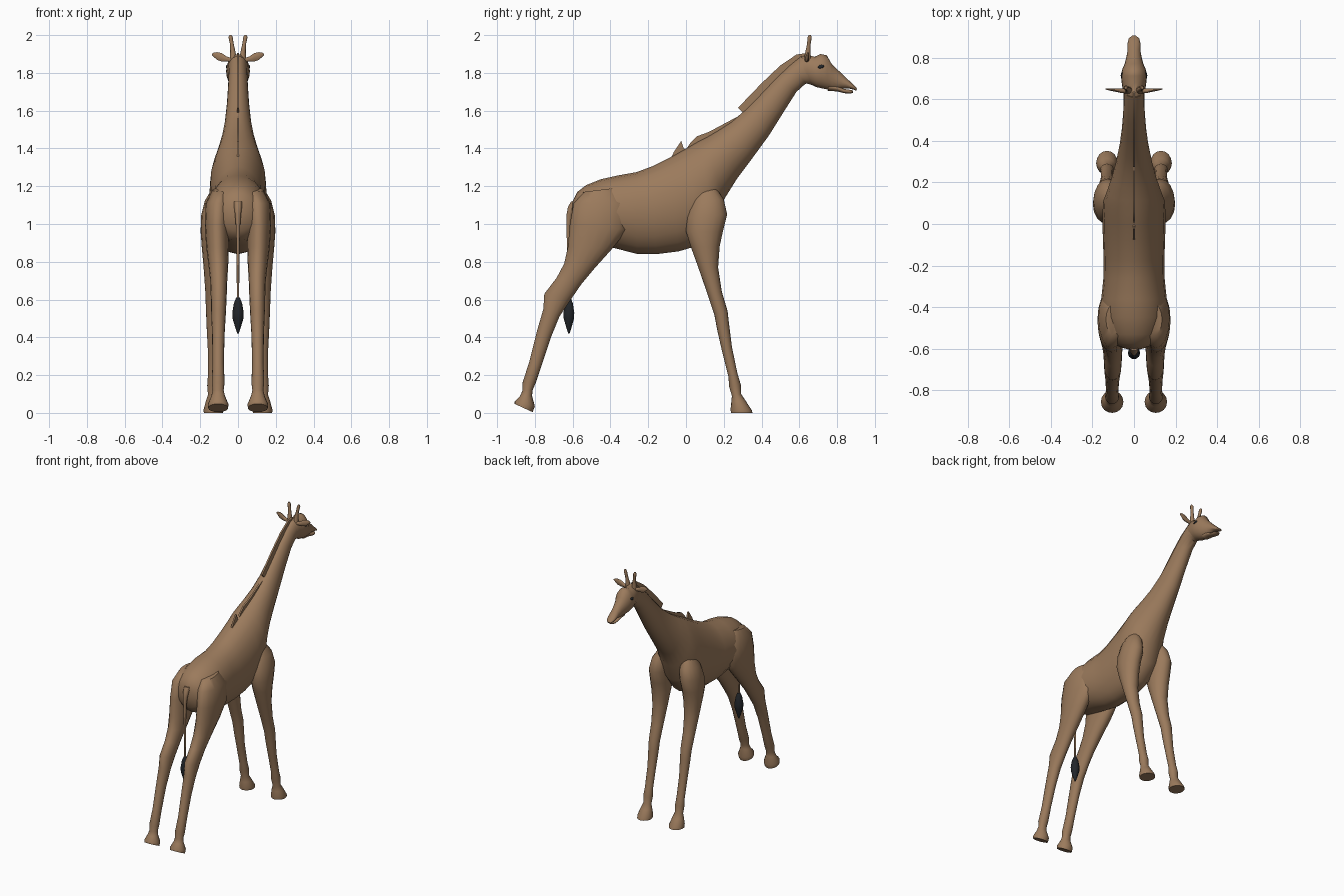
import bpy, bmesh, math
from mathutils import Vector


def material(name, rgb):
    m = bpy.data.materials.new(name)
    m.diffuse_color = (*rgb, 1)
    return m


HIDE = material("tan hide", (0.33, 0.197, 0.108))
DARK = material("dark hair", (0.016, 0.019, 0.023))


def loft(name, rings, mat=HIDE, sides=20, angle=50):
    """Skin elliptical rings, each given as (centre, half axis a, half axis b)."""
    bm = bmesh.new()
    loops = []
    for c, a, b in rings:
        loops.append([bm.verts.new(c + a * math.cos(2 * math.pi * i / sides)
                                   + b * math.sin(2 * math.pi * i / sides)) for i in range(sides)])
    for p, q in zip(loops, loops[1:]):
        for i in range(sides):
            j = (i + 1) % sides
            bm.faces.new((p[i], p[j], q[j], q[i]))
    bm.faces.new(loops[0])
    bm.faces.new(loops[-1])
    bmesh.ops.recalc_face_normals(bm, faces=bm.faces)
    return finish(name, bm, mat, angle)


def finish(name, bm, mat, angle=50):
    me = bpy.data.meshes.new(name)
    bm.to_mesh(me)
    bm.free()
    me.materials.append(mat)
    ob = bpy.data.objects.new(name, me)
    bpy.context.collection.objects.link(ob)
    bpy.ops.object.select_all(action='DESELECT')
    ob.select_set(True)
    bpy.context.view_layer.objects.active = ob
    bpy.ops.object.shade_smooth_by_angle(angle=math.radians(angle))
    return ob


def side_rings(rows, s=1):
    """Rows of (y1, z1, y2, z2, x centre, half width): outline pairs seen from the side."""
    out = []
    for y1, z1, y2, z2, x, w in rows:
        p, q = Vector((0, y1, z1)), Vector((0, y2, z2))
        out.append(((p + q) / 2 + Vector((s * x, 0, 0)), (p - q) / 2, Vector((w, 0, 0))))
    return out


def tube(path):
    """Rows of (x, y, z, radius), as level rings."""
    return [(Vector((x, y, z)), Vector((r, 0, 0)), Vector((0, r, 0))) for x, y, z, r in path]


# Trunk, neck and back of the skull: top outline, bottom outline, half width
loft("body_and_neck", side_rings([
    (-.60, 1.12, -.605, 1.04, 0, .03),
    (-.575, 1.17, -.59, .96, 0, .09),
    (-.53, 1.205, -.54, .91, 0, .13),
    (-.45, 1.237, -.43, .885, 0, .155),
    (-.36, 1.257, -.37, .87, 0, .158),
    (-.26, 1.275, -.26, .842, 0, .147),
    (-.18, 1.305, -.16, .84, 0, .146),
    (-.08, 1.355, -.04, .855, 0, .150),
    (.0, 1.40, .08, .89, 0, .152),
    (.06, 1.435, .16, 1.0, 0, .148),
    (.11, 1.46, .195, 1.12, 0, .132),
    (.17, 1.495, .27, 1.24, 0, .108),
    (.24, 1.54, .345, 1.34, 0, .088),
    (.31, 1.60, .44, 1.47, 0, .070),
    (.39, 1.68, .515, 1.59, 0, .059),
    (.48, 1.775, .585, 1.70, 0, .052),
    (.555, 1.845, .635, 1.745, 0, .050),
    (.61, 1.89, .67, 1.735, 0, .050)]))

# Head down to the upper lip, and the lower jaw below the mouth slit
loft("head", side_rings([
    (.595, 1.87, .62, 1.74, 0, .044),
    (.635, 1.90, .65, 1.745, 0, .054),
    (.68, 1.885, .69, 1.725, 0, .060),
    (.712, 1.90, .72, 1.718, 0, .063),
    (.745, 1.893, .75, 1.712, 0, .055),
    (.77, 1.85, .775, 1.71, 0, .044),
    (.81, 1.81, .80, 1.71, 0, .036),
    (.84, 1.782, .825, 1.717, 0, .031),
    (.875, 1.748, .86, 1.718, 0, .031),
    (.895, 1.73, .885, 1.712, 0, .026),
    (.906, 1.715, .90, 1.706, 0, .012)]))
loft("lower_jaw", side_rings([
    (.76, 1.75, .75, 1.705, 0, .030),
    (.80, 1.735, .80, 1.702, 0, .029),
    (.835, 1.715, .835, 1.693, 0, .026),
    (.865, 1.711, .865, 1.690, 0, .025),
    (.885, 1.707, .885, 1.694, 0, .014)]))

for s, tag in ((1, "right"), (-1, "left")):
    # Hind leg: back outline, front outline, x centre, half width
    loft("hind_leg_" + tag, side_rings([
        (-.54, 1.17, -.38, 1.19, .09, .045),
        (-.595, 1.11, -.31, 1.11, .105, .066),
        (-.615, 1.0, -.31, .97, .11, .066),
        (-.625, .88, -.39, .87, .108, .060),
        (-.645, .79, -.48, .77, .104, .052),
        (-.685, .715, -.555, .68, .102, .045),
        (-.75, .63, -.61, .60, .102, .042),
        (-.755, .55, -.67, .51, .103, .039),
        (-.79, .43, -.715, .40, .104, .033),
        (-.83, .27, -.765, .25, .105, .030),
        (-.865, .16, -.795, .16, .105, .034),
        (-.865, .12, -.812, .12, .105, .029),
        (-.878, .09, -.815, .09, .105, .036),
        (-.908, .06, -.80, .035, .105, .054),
        (-.908, .048, -.812, .004, .105, .053)], s), sides=16)
    # Front leg with shoulder
    loft("front_leg_" + tag, side_rings([
        (.06, 1.19, .16, 1.19, .10, .035),
        (.03, 1.12, .20, 1.13, .115, .060),
        (.005, 1.04, .218, 1.05, .125, .070),
        (.0, .96, .195, .96, .130, .068),
        (.025, .88, .178, .88, .130, .062),
        (.065, .77, .170, .77, .130, .052),
        (.11, .64, .19, .64, .130, .043),
        (.15, .52, .22, .54, .130, .039),
        (.165, .44, .228, .47, .130, .036),
        (.19, .33, .243, .35, .130, .030),
        (.225, .19, .272, .21, .130, .029),
        (.228, .14, .29, .15, .130, .033),
        (.243, .09, .292, .10, .130, .029),
        (.24, .06, .315, .065, .130, .040),
        (.236, .02, .348, .015, .130, .052),
        (.238, 0, .352, 0, .130, .051)], s), sides=16)
    # Horn with rounded tip
    loft("horn_" + tag, tube([
        (s * .024, .642, 1.86, .020), (s * .027, .645, 1.91, .014), (s * .032, .65, 1.95, .010),
        (s * .037, .653, 1.975, .011), (s * .039, .655, 1.99, .011), (s * .040, .655, 2.0, .006)]),
        sides=10)
    # Leaf-shaped ear pointing sideways
    loft("ear_" + tag, [
        (Vector((s * x, y, z)), Vector((0, t, 0)), Vector((0, 0, h))) for x, y, z, t, h in (
            (.035, .64, 1.868, .012, .012), (.06, .64, 1.873, .011, .014),
            (.085, .643, 1.882, .008, .023), (.110, .646, 1.889, .006, .022),
            (.128, .648, 1.896, .004, .012), (.138, .649, 1.898, .002, .003))], sides=10)
    # Eye
    bm = bmesh.new()
    bmesh.ops.create_uvsphere(bm, u_segments=12, v_segments=8, radius=1)
    for v in bm.verts:
        v.co = Vector((s * .055 + v.co.x * .009, .714 + v.co.y * .017, 1.832 + v.co.z * .011 + v.co.y * .003))
    finish("eye_" + tag, bm, DARK)

# Tail and its tuft
loft("tail", tube([
    (0, -.585, 1.12, .024), (0, -.605, 1.09, .021), (0, -.617, 1.05, .016), (0, -.622, 1.0, .012),
    (0, -.622, .9, .009), (0, -.62, .75, .007), (0, -.62, .59, .006)]), sides=10)
loft("tail_tuft", tube([
    (0, -.62, .61, .010), (0, -.62, .58, .022), (0, -.62, .53, .030), (0, -.62, .50, .029),
    (0, -.62, .45, .014), (0, -.62, .42, .004)]), DARK, sides=10)


def mane(name, outline, half=.006):
    """Thin upright plate from a side outline of (y, z)."""
    bm = bmesh.new()
    f = bm.faces.new([bm.verts.new((-half, y, z)) for y, z in outline])
    r = bmesh.ops.extrude_face_region(bm, geom=[f])
    bmesh.ops.translate(bm, vec=(2 * half, 0, 0),
                        verts=[g for g in r["geom"] if isinstance(g, bmesh.types.BMVert)])
    bmesh.ops.recalc_face_normals(bm, faces=bm.faces)
    finish(name, bm, HIDE, 30)


# Mane along the neck and withers
mane("upper_mane", [(.31, 1.58), (.275, 1.615), (.40, 1.745), (.50, 1.84), (.585, 1.897),
                    (.64, 1.905), (.60, 1.86), (.48, 1.76)])
mane("lower_mane", [(-.01, 1.38), (.02, 1.425), (.06, 1.465), (.12, 1.487), (.30, 1.583),
                    (.31, 1.57), (.15, 1.46)])
mane("withers_tuft", [(-.08, 1.345), (-.065, 1.38), (-.025, 1.44), (-.012, 1.40), (.01, 1.39)])
